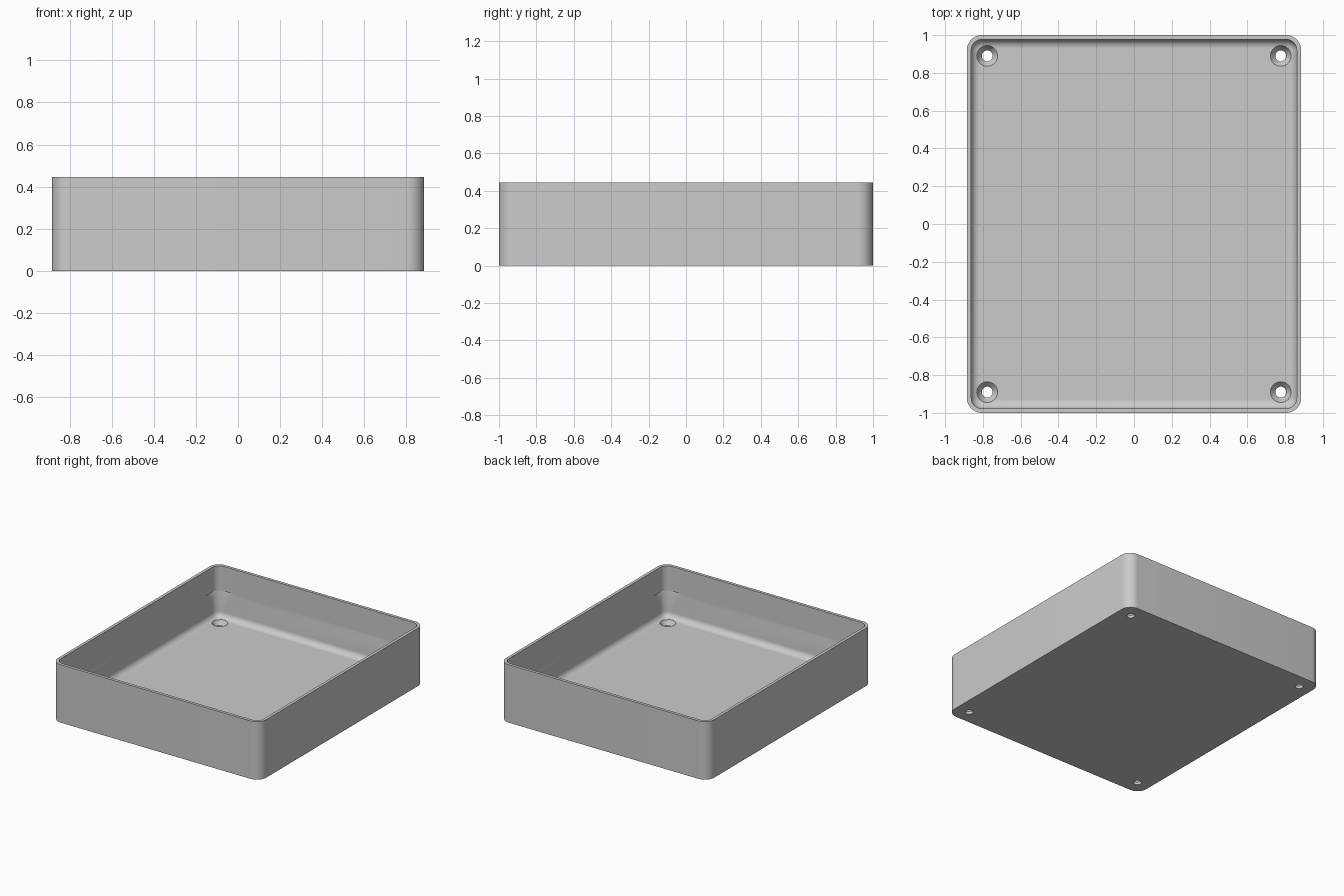
import bpy, bmesh, math

cube = bpy.data.objects.get("Cube")
if cube:
    bpy.data.objects.remove(cube, do_unlink=True)

HALF_X, HALF_Y, HEIGHT = 0.885, 1.0, 0.445
CORNER, WALL, FLOOR, FILLET = 0.08, 0.023, 0.05, 0.045
HOLE_X, HOLE_Y = 0.777, 0.89

grey = bpy.data.materials.new("plain grey")
grey.use_nodes = True
grey.diffuse_color = (0.6, 0.6, 0.6, 1)
grey.node_tree.nodes["Principled BSDF"].inputs["Base Color"].default_value = grey.diffuse_color


def rounded_ring(bm, inset, z, steps=10):
    """Rounded rectangle of vertices, shrunk by inset."""
    radius = CORNER - inset
    ring = []
    for quarter, (sx, sy) in enumerate([(1, 1), (-1, 1), (-1, -1), (1, -1)]):
        for i in range(steps + 1):
            a = (quarter + i / steps) * math.pi / 2
            ring.append(bm.verts.new((sx * (HALF_X - CORNER) + radius * math.cos(a),
                                      sy * (HALF_Y - CORNER) + radius * math.sin(a), z)))
    return ring


def loft(bm, rings):
    """Join successive rings and cap both ends."""
    for a, b in zip(rings, rings[1:]):
        n = len(a)
        for i in range(n):
            j = (i + 1) % n
            bm.faces.new((a[i], a[j], b[j], b[i]))
    bm.faces.new(rings[0][::-1])
    bm.faces.new(rings[-1])
    bmesh.ops.recalc_face_normals(bm, faces=bm.faces)


def to_object(bm, name):
    mesh = bpy.data.meshes.new(name)
    bm.to_mesh(mesh)
    bm.free()
    mesh.materials.append(grey)
    obj = bpy.data.objects.new(name, mesh)
    bpy.context.collection.objects.link(obj)
    return obj


# Tray shell: outer wall, rim, inner wall, filleted floor
bm = bmesh.new()
section = [(0, 0), (0, HEIGHT), (WALL, HEIGHT)]
for i in range(9):
    a = i / 8 * math.pi / 2
    section.append((WALL + FILLET * (1 - math.cos(a)), FLOOR + FILLET * (1 - math.sin(a))))
loft(bm, [rounded_ring(bm, inset, z) for inset, z in section])
tray = to_object(bm, "tray")

# Countersunk screw holes, with clearance for the screw path at each corner
bm = bmesh.new()
profile = [(0.029, -0.05), (0.029, 0.02), (0.055, FLOOR), (0.099, 0.255)]
sides = 32
for sx in (-1, 1):
    for sy in (-1, 1):
        loft(bm, [[bm.verts.new((sx * HOLE_X + r * math.cos(math.tau * i / sides),
                                 sy * HOLE_Y + r * math.sin(math.tau * i / sides), z))
                   for i in range(sides)] for r, z in profile])
cutter = to_object(bm, "screw_hole_cutter")
cutter.hide_render = True

cut = tray.modifiers.new("screw holes", 'BOOLEAN')
cut.object = cutter
cut.operation = 'DIFFERENCE'
cut.solver = 'EXACT'

bpy.ops.object.select_all(action='DESELECT')
tray.select_set(True)
bpy.context.view_layer.objects.active = tray
bpy.ops.object.modifier_apply(modifier=cut.name)
bpy.data.objects.remove(cutter, do_unlink=True)
bpy.ops.object.shade_smooth_by_angle(angle=math.radians(30))
